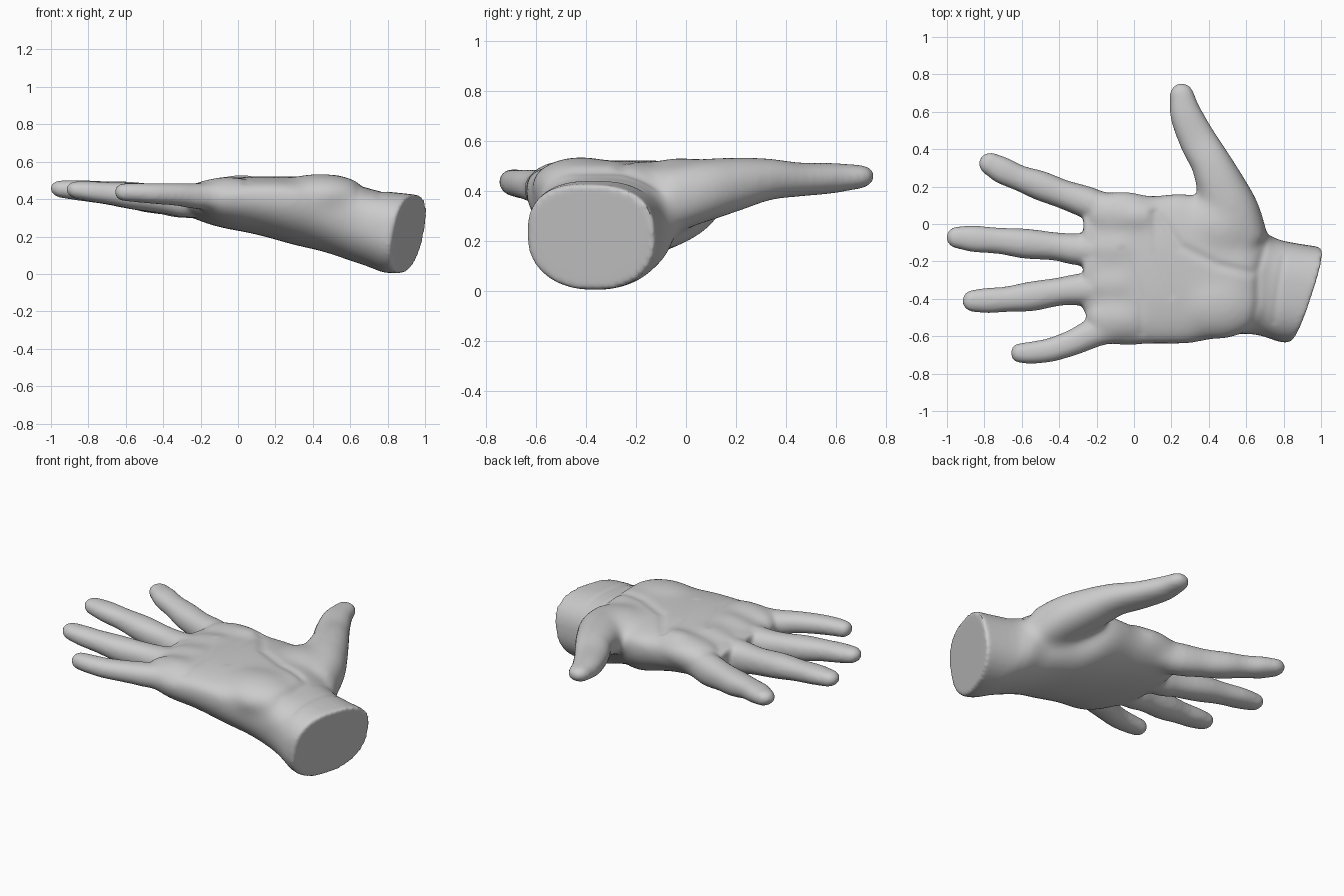
import bpy, bmesh, math
from mathutils import Vector
from mathutils.geometry import intersect_point_line

if "Cube" in bpy.data.objects:
    bpy.data.objects.remove(bpy.data.objects["Cube"])

SIDES = 36


def catmull(points, steps=6):
    """Smoothly resample a list of sections."""
    p = [Vector(q) for q in points]
    p = [2 * p[0] - p[1]] + p + [2 * p[-1] - p[-2]]
    out = []
    for i in range(1, len(p) - 2):
        a, b, c, d = p[i - 1:i + 3]
        for s in range(steps):
            t = s / steps
            out.append(0.5 * (2 * b + (c - a) * t + (2 * a - 5 * b + 4 * c - d) * t * t
                              + (3 * b - a - 3 * c + d) * t ** 3))
    return out + [p[-2]]


def power(v, n):
    return math.copysign(abs(v) ** (2 / n), v)


def loft(bm, sections, n_top=2.2, n_low=2.2, side=None, dome=0):
    """Skin sections (x, y, z, half width, height up, height down)."""
    secs = catmull(sections)
    frames = []
    for i, s in enumerate(secs):
        a, b = secs[max(i - 1, 0)], secs[min(i + 1, len(secs) - 1)]
        t = Vector((b[0] - a[0], b[1] - a[1], b[2] - a[2])).normalized()
        w = Vector(side) if side else Vector((-t.y, t.x, 0)).normalized()
        frames.append((Vector(s[:3]), w, s[3], s[4], s[5]))
    if dome:
        c, w, hw, up, dn = frames[-1]
        for deg in (15, 30, 45, 58, 70, 80, 86):
            k = math.cos(math.radians(deg))
            frames.append((c + t * dome * math.sin(math.radians(deg)), w, hw * k, up * k, dn * k))
    rings = []
    for c, w, hw, up, dn in frames:
        ring = []
        for j in range(SIDES):
            a = 2 * math.pi * j / SIDES
            n, tall = (n_top, up) if math.sin(a) > 0 else (n_low, dn)
            ring.append(bm.verts.new(c + w * hw * power(math.cos(a), n)
                                     + Vector((0, 0, tall * power(math.sin(a), n)))))
        rings.append(ring)
    for r, q in zip(rings, rings[1:]):
        for j in range(SIDES):
            k = (j + 1) % SIDES
            bm.faces.new((r[j], r[k], q[k], q[j]))
    bm.faces.new(rings[0][::-1])
    bm.faces.new(rings[-1])


def digit(bm, sections, dome):
    loft(bm, [(x, y, z, w, h, h) for x, y, z, w, h in sections], dome=dome)


def mound(bm, centre, radii):
    made = bmesh.ops.create_uvsphere(bm, u_segments=32, v_segments=20, radius=1)["verts"]
    for v in made:
        v.co = Vector(centre) + Vector([a * b for a, b in zip(v.co, radii)])


bm = bmesh.new()

# Palm and wrist, cut off at a slant
loft(bm, [(-.27, -.18, .40, .285, .07, .09), (-.12, -.24, .41, .398, .092, .155),
          (.10, -.245, .42, .398, .102, .21), (.30, -.24, .41, .40, .11, .255),
          (.45, -.275, .37, .33, .15, .25), (.60, -.308, .31, .28, .20, .24),
          (.70, -.325, .25, .28, .205, .213), (.80, -.362, .22, .272, .22, .215),
          (1.10, -.39, .21, .252, .20, .205)], n_top=2.6, n_low=2.25, side=(0, 1, 0))
bmesh.ops.bisect_plane(bm, geom=bm.verts[:] + bm.edges[:] + bm.faces[:], plane_co=(.994, 0, 0),
                       plane_no=Vector((1, -.33, -.2)).normalized(), clear_outer=True)
bmesh.ops.holes_fill(bm, edges=[e for e in bm.edges if e.is_boundary], sides=0)

# Index, middle, ring and little fingers
digit(bm, [(-.05, .04, .40, .09, .095), (-.25, .115, .39, .085, .092), (-.38, .16, .395, .077, .08),
           (-.50, .205, .405, .079, .074), (-.61, .245, .42, .069, .062), (-.70, .285, .43, .072, .058),
           (-.765, .32, .437, .062, .048)], .066)
digit(bm, [(-.05, -.15, .40, .09, .095), (-.30, -.135, .39, .085, .09), (-.42, -.12, .40, .075, .079),
           (-.58, -.105, .42, .08, .073), (-.72, -.09, .435, .070, .061), (-.85, -.08, .447, .071, .055),
           (-.94, -.072, .453, .060, .047)], .064)
digit(bm, [(-.03, -.345, .40, .09, .095), (-.28, -.35, .39, .085, .088), (-.40, -.362, .40, .075, .077),
           (-.55, -.387, .415, .079, .072), (-.68, -.402, .43, .068, .061), (-.78, -.409, .44, .068, .055),
           (-.855, -.411, .447, .060, .048)], .064)
digit(bm, [(-.02, -.555, .42, .07, .08), (-.20, -.58, .415, .078, .07), (-.33, -.635, .425, .069, .06),
           (-.45, -.674, .43, .064, .055), (-.55, -.688, .435, .059, .051), (-.61, -.69, .437, .053, .047)], .05)

# Thumb
digit(bm, [(.61, -.12, .35, .12, .14), (.535, .05, .395, .145, .13), (.465, .20, .425, .133, .11),
           (.408, .33, .445, .108, .083), (.34, .45, .445, .099, .068), (.28, .58, .45, .086, .061),
           (.257, .68, .455, .067, .049)], .074)

# Heel mounds and the pads below the fingers
mound(bm, (.45, -.02, .42), (.22, .20, .112))
mound(bm, (.44, -.42, .42), (.26, .20, .116))
for y in (.05, -.13, -.32, -.50):
    mound(bm, (-.06, y, .43), (.20, .13, .09))
mound(bm, (.02, .04, .43), (.17, .10, .105))
bmesh.ops.recalc_face_normals(bm, faces=bm.faces[:])

# Fuse everything into one skin
mesh = bpy.data.meshes.new("hand")
bm.to_mesh(mesh)
bm.free()
hand = bpy.data.objects.new("hand", mesh)
bpy.context.collection.objects.link(hand)
fuse = hand.modifiers.new("fuse", 'REMESH')
fuse.mode = 'VOXEL'
fuse.voxel_size = .012
relax = hand.modifiers.new("relax", 'SMOOTH')
relax.factor = .5
relax.iterations = 10
bpy.context.view_layer.update()
skin = bpy.data.meshes.new_from_object(hand.evaluated_get(bpy.context.evaluated_depsgraph_get()))
hand.modifiers.clear()
hand.data = skin

# Blend the palm region further, leaving digits and wrist cut alone
bm = bmesh.new()
bm.from_mesh(skin)
for i in range(36):
    edge = .004 * i
    soft = [v for v in bm.verts if -.22 + edge / 2 < v.co.x < .80 - edge / 2 and v.co.y < .34 - edge]
    bmesh.ops.smooth_vert(bm, verts=soft, factor=.5, use_axis_x=True, use_axis_y=True, use_axis_z=True)
bm.to_mesh(skin)
bm.free()

# Palm and wrist creases: (depth, width, path)
creases = [(.008, .022, [(.63, -.57), (.66, -.42), (.66, -.25), (.71, -.08)]),
           (.009, .026, [(.62, -.26), (.45, -.22), (.25, -.12), (.12, .06)]),
           (.004, .02, [(.10, .06), (.12, -.15), (.20, -.38)]),
           (.004, .02, [(.04, -.58), (.04, -.40), (-.06, -.14)]),
           (.004, .018, [(.75, -.52), (.77, -.35), (.80, -.18)])]
moves = []
for v in skin.vertices:
    weight = min(1, (v.normal.z - .2) * 1.5)
    if weight <= 0:
        continue
    p, drop = Vector((v.co.x, v.co.y, 0)), 0
    for depth, width, path in creases:
        best = 9
        for a, b in zip(path, path[1:]):
            a, b = Vector((*a, 0)), Vector((*b, 0))
            t = min(max(intersect_point_line(p, a, b)[1], 0), 1)
            best = min(best, (p - a.lerp(b, t)).length)
        drop += depth * math.exp(-(best / width) ** 2)
    moves.append((v.index, drop * weight))
for i, drop in moves:
    skin.vertices[i].co.z -= drop

skin.name = "hand"
bpy.context.view_layer.objects.active = hand
hand.select_set(True)
bpy.ops.object.shade_smooth_by_angle(angle=math.radians(50))
